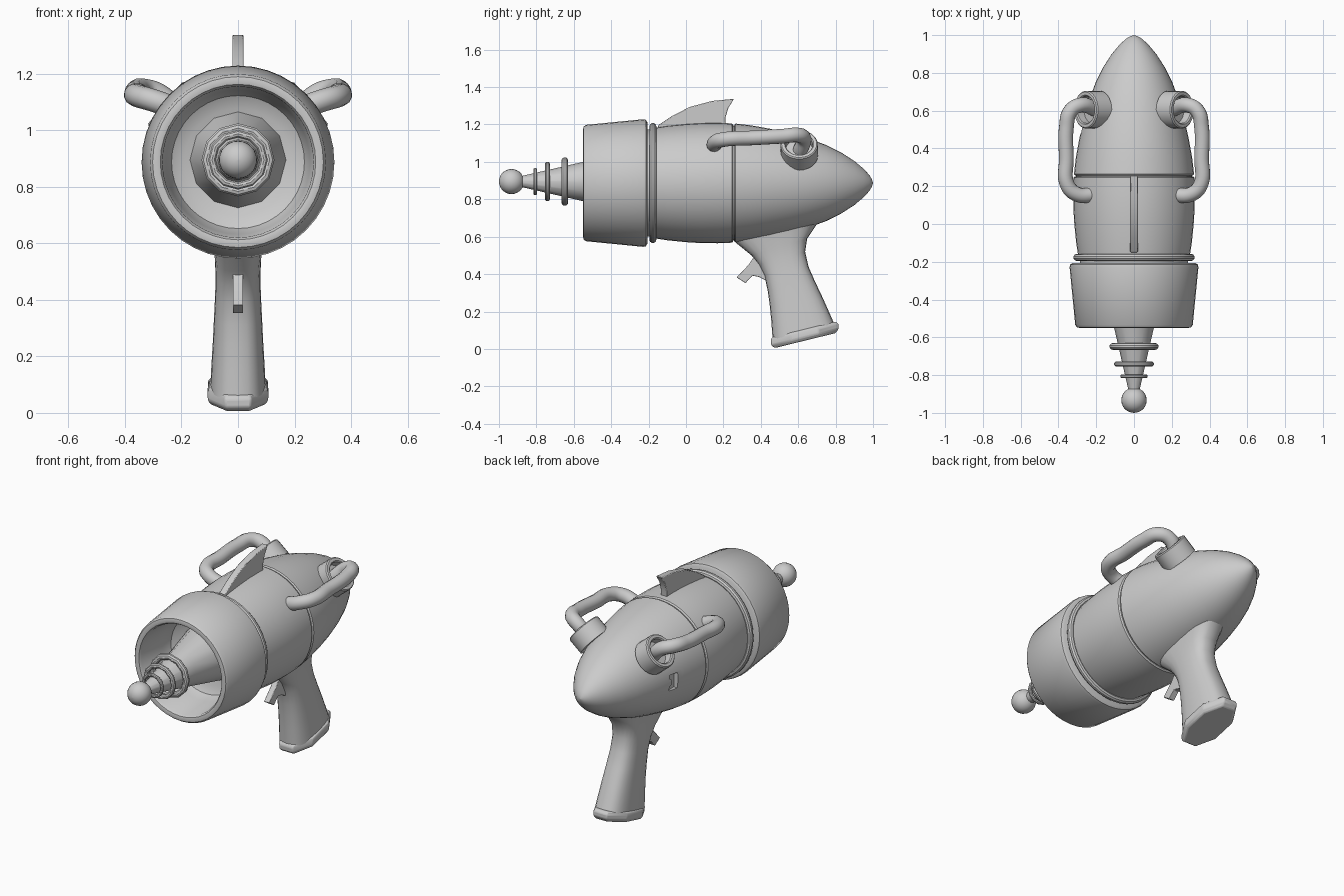
import bpy, bmesh
from math import cos, sin, pi, copysign
from mathutils import Vector

cube = bpy.data.objects.get("Cube")
if cube:
    bpy.data.objects.remove(cube)

AXIS = 0.887   # height of the barrel axis
ROD = 0.895    # height of the emitter rod

grey = bpy.data.materials.new("plain_grey")
grey.use_nodes = True
grey.diffuse_color = (0.6, 0.6, 0.6, 1)
grey.node_tree.nodes["Principled BSDF"].inputs["Base Color"].default_value = (0.6, 0.6, 0.6, 1)


def finish(obj, angle=35):
    """Give the material and smooth shading with sharp edges kept."""
    obj.data.materials.clear()
    obj.data.materials.append(grey)
    bpy.ops.object.select_all(action='DESELECT')
    obj.select_set(True)
    bpy.context.view_layer.objects.active = obj
    bpy.ops.object.shade_smooth_by_angle(angle=angle * pi / 180)
    return obj


def make(name, bm, angle=35):
    bmesh.ops.remove_doubles(bm, verts=bm.verts, dist=1e-5)
    bmesh.ops.recalc_face_normals(bm, faces=bm.faces)
    mesh = bpy.data.meshes.new(name)
    bm.to_mesh(mesh)
    bm.free()
    obj = bpy.data.objects.new(name, mesh)
    bpy.context.collection.objects.link(obj)
    return finish(obj, angle)


def bevel(obj, width, segments=2):
    mod = obj.modifiers.new("bevel", 'BEVEL')
    mod.width, mod.segments = width, segments
    mod.limit_method = 'ANGLE'


def loft(name, rings, closed=False, angle=35):
    """Skin a series of rings; cap the ends unless the loop closes."""
    bm = bmesh.new()
    rows = [[bm.verts.new(p) for p in ring] for ring in rings]
    n = len(rows[0])
    pairs = list(zip(rows, rows[1:])) + ([(rows[-1], rows[0])] if closed else [])
    for a, b in pairs:
        for i in range(n):
            j = (i + 1) % n
            bm.faces.new((a[i], a[j], b[j], b[i]))
    if not closed:
        bm.faces.new(rows[0])
        bm.faces.new(rows[-1])
    return make(name, bm, angle)


def lathe(name, profile, origin=(0, 0, AXIS), axis=(0, 1, 0), sides=40, closed=False):
    """Revolve (distance, radius) pairs about an axis."""
    axis = Vector(axis).normalized()
    u = axis.cross(Vector((0, 0, 1))).normalized()
    v = u.cross(axis)
    rings = [[Vector(origin) + axis * d + (u * cos(t) + v * sin(t)) * max(r, 1e-4)
              for t in (2 * pi * i / sides for i in range(sides))] for d, r in profile]
    return loft(name, rings, closed)


def prism(name, outline, x0, x1):
    """Extrude a side outline of (y, z) points across x."""
    return loft(name, [[(x, y, z) for y, z in outline] for x in (x0, x1)])


def ring(name, y, outer, tube, height, sides):
    circle = [(y + tube * cos(2 * pi * i / 10), outer - tube + tube * sin(2 * pi * i / 10))
              for i in range(10)]
    return lathe(name, circle, (0, 0, height), sides=sides, closed=True)


# Barrel: muzzle bell, neck, collar, main body and tail cone
lathe("muzzle", [(-.27, 0), (-.275, .19), (-.30, .235), (-.35, .255), (-.535, .267),
                 (-.547, .275), (-.55, .288), (-.547, .302), (-.535, .311),
                 (-.23, .341), (-.215, .338), (-.207, .325), (-.207, 0)])
lathe("neck", [(-.22, .285), (-.14, .285)])
ring("collar", -.177, .321, .019, AXIS, 40)
lathe("collar_core", [(-.195, .305), (-.16, .305)])
lathe("main_body", [(-.165, .296), (-.1, .306), (0, .316), (.08, .321), (.17, .322),
                    (.245, .319), (.252, .312), (.252, 0)])
lathe("seam", [(.24, .308), (.27, .308)])
tail = lathe("tail_cone", [(.258, 0), (.258, .312), (.265, .318), (.35, .308), (.45, .29),
                           (.55, .268), (.65, .24), (.75, .203), (.83, .163), (.9, .118),
                           (.95, .076), (.98, .043), (.993, .022), (1, 0)])

# Bracket-shaped recess on the right of the tail
cutter = prism("recess_cutter", [(.48, .83), (.54, .83), (.54, .855), (.525, .865), (.525, .895),
                                 (.54, .905), (.54, .925), (.48, .925)], -.4, -.255)
cutter.hide_render = True
cutter.hide_viewport = True
cut = tail.modifiers.new("recess", 'BOOLEAN')
cut.operation, cut.object = 'DIFFERENCE', cutter

# Emitter: tapered rod, three rings and ball
lathe("emitter_rod", [(-.265, .172), (-.55, .105), (-.89, .027)], (0, 0, ROD), sides=12)
for label, y, outer, tube in (("large", -.648, .13, .018), ("middle", -.741, .106, .014),
                              ("small", -.806, .073, .010)):
    ring(label + "_emitter_ring", y, outer, tube, ROD, 12)
lathe("emitter_ball", [(-.933 - .067 * cos(pi * i / 14), .067 * sin(pi * i / 14))
                       for i in range(15)], (0, 0, ROD), sides=24)

# Top fin
fin = prism("top_fin", [(-.15, 1.17), (-.15, 1.195), (-.075, 1.245), (.02, 1.294), (.14, 1.326),
                        (.257, 1.337), (.227, 1.29), (.212, 1.24), (.21, 1.17)], -.02, .02)
bevel(fin, .004)


# Grip and its base, lofted between front and back edge points
def sections(rows, sides, power, turn=0):
    rings = []
    for yf, zf, yb, zb, w in rows:
        a, b = Vector((0, yf, zf)), Vector((0, yb, zb))
        pts = []
        for i in range(sides):
            t = 2 * pi * (i + turn) / sides
            c, s = (copysign(abs(k) ** power, k) for k in (cos(t), sin(t)))
            pts.append((a + b) / 2 + (b - a) / 2 * c + Vector((w * s, 0, 0)))
        rings.append(pts)
    return rings


loft("grip", sections([(.20, .64, .76, .73, .10), (.27, .565, .695, .66, .09),
                       (.35, .50, .648, .59, .082), (.39, .45, .637, .52, .079),
                       (.42, .39, .655, .44, .081), (.437, .31, .69, .36, .085),
                       (.447, .24, .735, .265, .089), (.456, .15, .768, .19, .094),
                       (.463, .05, .795, .13, .098)], 24, .75))
s = cos(pi / 8)
base = loft("grip_base", [[Vector((p[0] / s, (p[1] - .633) / s + .633, p[2])) for p in r]
                          for r in sections([(.462, .06, .80, .15, .101), (.453, .045, .815, .138, .107),
                                             (.455, .016, .816, .112, .107), (.475, .002, .80, .088, .096)],
                                            8, 1, .5)], angle=30)
bevel(base, .006)

# Trigger
trigger = prism("trigger", [(.41, .56), (.375, .51), (.335, .45), (.27, .383), (.318, .352),
                            (.355, .392), (.39, .385), (.45, .355), (.47, .5)], -.018, .018)
bevel(trigger, .003)

# Side handles: bent tube running into an open socket
for side, sx in (("left", 1), ("right", -1)):
    curve = bpy.data.curves.new(side + "_handle", 'CURVE')
    curve.dimensions = '3D'
    curve.bevel_depth, curve.bevel_resolution = .04, 4
    curve.resolution_u, curve.use_fill_caps = 8, True
    path = [(.20, .155, 1.07), (.30, .157, 1.105), (.352, .205, 1.12), (.358, .35, 1.128),
            (.358, .51, 1.137), (.335, .60, 1.143), (.28, .63, 1.125), (.21, .61, 1.06)]
    spline = curve.splines.new('BEZIER')
    spline.bezier_points.add(len(path) - 1)
    for point, (x, y, z) in zip(spline.bezier_points, path):
        point.co = (sx * x, y, z)
        point.handle_left_type = point.handle_right_type = 'AUTO'
    tube = bpy.data.objects.new(side + "_handle", curve)
    bpy.context.collection.objects.link(tube)
    bpy.ops.object.select_all(action='DESELECT')
    tube.select_set(True)
    bpy.context.view_layer.objects.active = tube
    bpy.ops.object.convert(target='MESH')
    finish(bpy.context.view_layer.objects.active, 50)
    lathe(side + "_socket", [(-.10, 0), (-.10, .1), (-.006, .1), (0, .094), (0, .078),
                             (-.006, .072), (-.05, .072), (-.05, 0)],
          (sx * .258, .605, 1.096), (sx * .77, 0, .63), 24)
